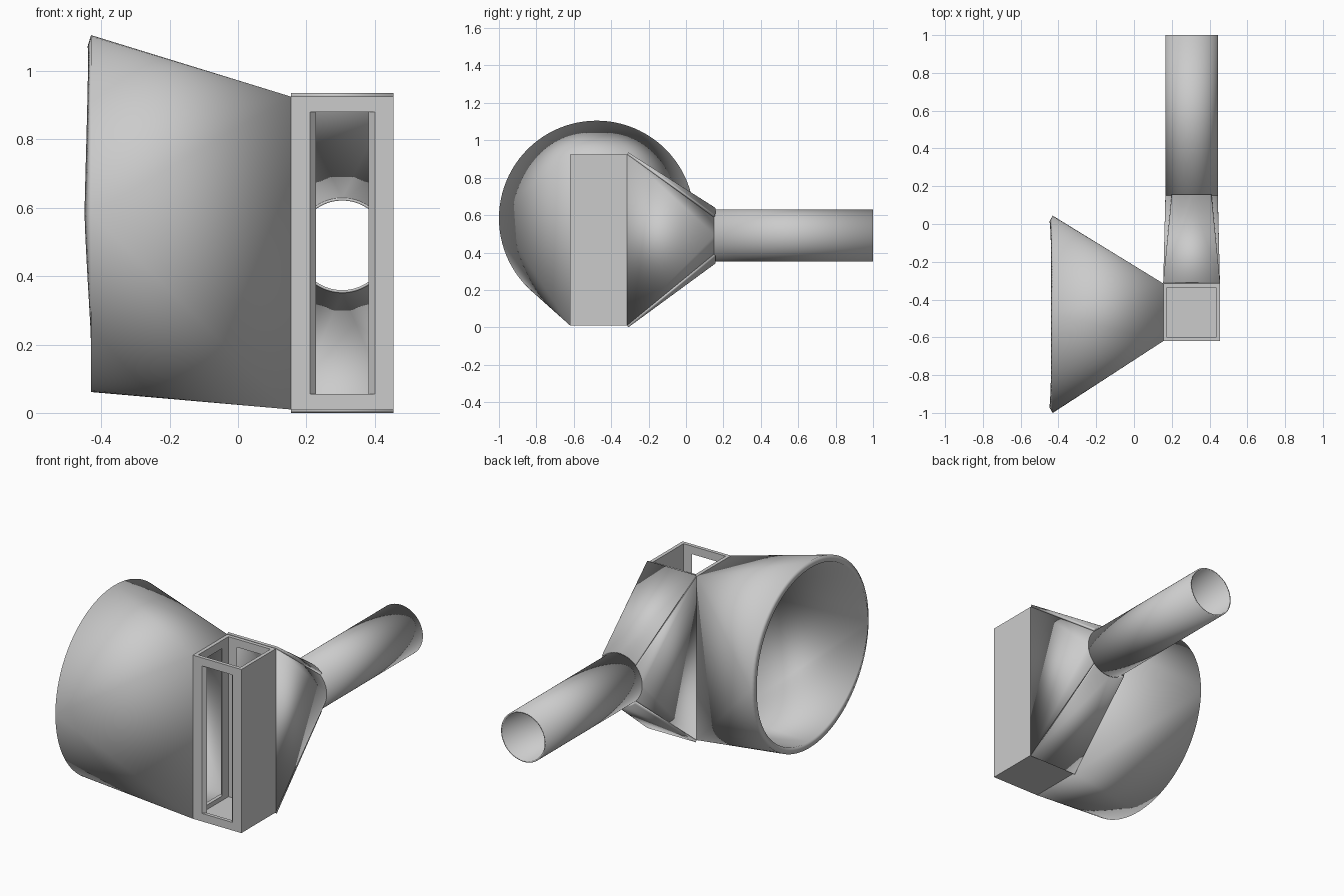
import bpy, bmesh, math
from mathutils import Vector

cube = bpy.data.objects.get("Cube")
if cube:
    bpy.data.objects.remove(cube)

grey = bpy.data.materials.new("sheet_grey")
grey.use_nodes = True
COLOUR = (0.6, 0.6, 0.6, 1)
grey.diffuse_color = COLOUR
grey.node_tree.nodes["Principled BSDF"].inputs["Base Color"].default_value = COLOUR


def finish(name, bm, smooth=False):
    mesh = bpy.data.meshes.new(name)
    bm.to_mesh(mesh)
    bm.free()
    obj = bpy.data.objects.new(name, mesh)
    bpy.context.collection.objects.link(obj)
    mesh.materials.append(grey)
    if smooth:
        bpy.ops.object.select_all(action='DESELECT')
        obj.select_set(True)
        bpy.context.view_layer.objects.active = obj
        bpy.ops.object.shade_smooth_by_angle(angle=math.radians(25))
    return obj


def solidify(obj, thickness, offset):
    mod = obj.modifiers.new("Thickness", 'SOLIDIFY')
    mod.thickness = thickness
    mod.offset = offset
    return obj


# Shared dimensions of the junction box
LEFT, RIGHT = 0.155, 0.455
FRONT, BACK = -0.62, -0.315
LOW, HIGH = 0.01, 0.925
WALL = 0.02
MID_X, MID_Y, MID_Z = (LEFT + RIGHT) / 2, (FRONT + BACK) / 2, (LOW + HIGH) / 2
HALF_X, HALF_Y, HALF_Z = (RIGHT - LEFT) / 2, (BACK - FRONT) / 2, (HIGH - LOW) / 2


def block(name, lo, hi):
    bm = bmesh.new()
    bmesh.ops.create_cube(bm, size=1)
    lo, hi = Vector(lo), Vector(hi)
    for v in bm.verts:
        v.co = (lo + hi) / 2 + v.co * (hi - lo)
    return finish(name, bm)


def slotted_wall(name, centre, along, inward, half):
    """Upright plate with a slot that narrows towards the inside."""
    centre, along, inward = Vector(centre), Vector(along), Vector(inward)
    bm = bmesh.new()

    def ring(w, z0, z1, depth):
        pts = ((-w, z0), (w, z0), (w, z1), (-w, z1))
        return [bm.verts.new(centre + along * u + inward * depth + Vector((0, 0, z)))
                for u, z in pts]

    rings = [ring(half, LOW, HIGH, 0), ring(0.095, 0.055, 0.88, 0),
             ring(0.077, 0.055, 0.88, WALL), ring(half, LOW, HIGH, WALL)]
    for a, b in zip(rings, rings[1:] + rings[:1]):
        for i in range(4):
            j = (i + 1) % 4
            bm.faces.new((a[i], a[j], b[j], b[i]))
    bmesh.ops.recalc_face_normals(bm, faces=bm.faces)
    return finish(name, bm)


def transition(name, panels, rect, circle, to_world):
    """Rectangle-to-round sheet; each panel is one triangle and two half corner fans."""
    cu, cv, hu, hv, d0 = rect
    ou, ov, r, d1 = circle
    steps = 12
    bm = bmesh.new()

    def corner(k):
        a = math.radians(90 * k + 45)
        return to_world(cu + math.copysign(hu, math.cos(a)),
                        cv + math.copysign(hv, math.sin(a)), d0)

    def rim(k, i):
        a = math.radians(90 * k + 45 * i / steps)
        return to_world(ou + r * math.cos(a), ov + r * math.sin(a), d1)

    axis = (to_world(cu, cv, d0) + to_world(ou, ov, d1)) / 2

    def tri(*pts):
        face = bm.faces.new([bm.verts.new(p) for p in pts])
        face.normal_update()
        if face.normal.dot(face.calc_center_median() - axis) < 0:
            face.normal_flip()

    for k in panels:
        tri(corner(k - 1), corner(k), rim(k, 0))
        for i in range(steps):
            tri(corner(k), rim(k, i), rim(k, i + 1))
            tri(corner(k - 1), rim(k, -i), rim(k, -i - 1))
    bmesh.ops.remove_doubles(bm, verts=bm.verts, dist=1e-5)
    return finish(name, bm, True)


# Open-topped junction box
slotted_wall("box_front_wall", (MID_X, FRONT, 0), (1, 0, 0), (0, 1, 0), HALF_X)
slotted_wall("box_back_wall", (MID_X, BACK, 0), (1, 0, 0), (0, -1, 0), HALF_X)
slotted_wall("box_horn_wall", (LEFT, MID_Y, 0), (0, 1, 0), (1, 0, 0), HALF_Y - WALL)
block("box_closed_wall", (RIGHT - WALL, FRONT + WALL, LOW), (RIGHT, BACK - WALL, HIGH))
block("box_floor", (LEFT + WALL, FRONT + WALL, LOW), (RIGHT - WALL, BACK - WALL, LOW + WALL))

# Large horn flaring out sideways
horn = transition("horn", range(4), (MID_Y, MID_Z, HALF_Y, HALF_Z, LEFT),
                  (-0.478, 0.583, 0.522, -0.43), lambda u, v, d: Vector((d, u, v)))
solidify(horn, 0.035, -1)

# Duct narrowing from the box to the pipe
PIPE_Z, PIPE_R, PIPE_START = 0.49, 0.139, 0.15
for name, panel, thickness, offset in (
        ("duct_right_panel", 0, 0.008, -1), ("duct_top_panel", 1, 0.012, 1),
        ("duct_left_panel", 2, 0.008, -1), ("duct_bottom_panel", 3, 0.012, 1)):
    sheet = transition(name, [panel], (MID_X, MID_Z, HALF_X, HALF_Z, BACK),
                       (MID_X, PIPE_Z, PIPE_R, PIPE_START),
                       lambda u, v, d: Vector((u, d, v)))
    solidify(sheet, thickness, offset)

# Thin round pipe
bm = bmesh.new()
bmesh.ops.create_cone(bm, cap_ends=False, segments=96, radius1=PIPE_R,
                      radius2=PIPE_R, depth=1 - PIPE_START)
for v in bm.verts:
    x, y, z = v.co
    v.co = (MID_X + x, (1 + PIPE_START) / 2 + z, PIPE_Z + y)
for f in bm.faces:
    f.normal_update()
    if f.normal.dot(f.calc_center_median() - Vector((MID_X, 0.575, PIPE_Z))) < 0:
        f.normal_flip()
solidify(finish("pipe", bm, True), 0.008, -1)
